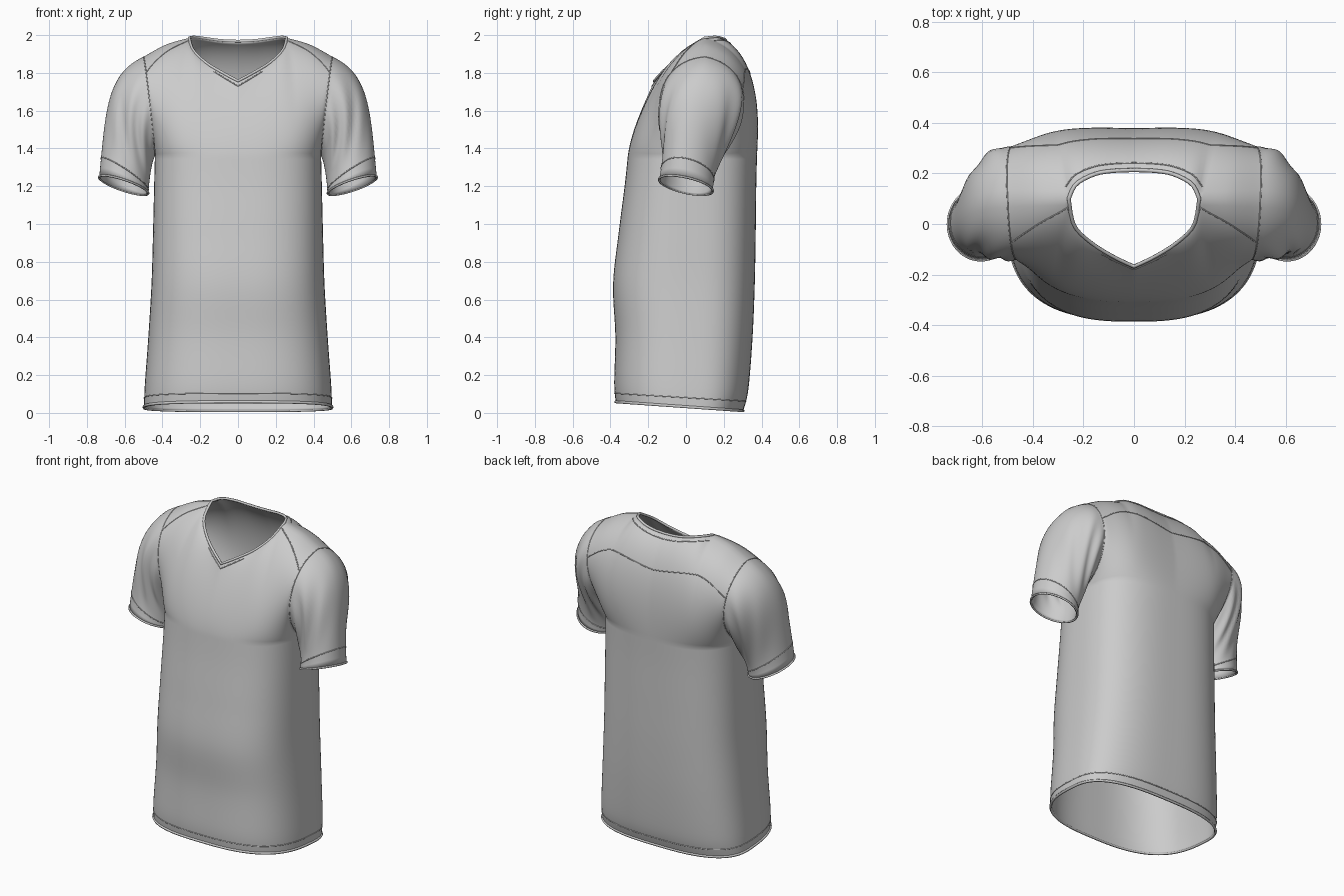
import bpy, bmesh, math
from mathutils import Vector as V

if "Cube" in bpy.data.objects:
    bpy.data.objects.remove(bpy.data.objects["Cube"])

N, R, L, K = 28, 28, 36, 24      # half columns, yoke rows, torso rows, sleeve rings


def samp(table, t):
    """Smooth (Catmull-Rom) sample of a table of tuples, t in 0..1."""
    n = len(table) - 1
    i = min(int(t * n), n - 1)
    f = t * n - i
    g = [V(table[min(max(i + k, 0), n)]) for k in (-1, 0, 1, 2)]
    return g[1] + 0.5 * f * (g[2] - g[0] + f * (2 * g[0] - 5 * g[1] + 4 * g[2] - g[3]
                             + f * (3 * (g[1] - g[2]) + g[3] - g[0])))


def bez(a, b, c, d, t):
    s = 1 - t
    return a * s**3 + b * 3 * s * s * t + c * 3 * s * t * t + d * t**3


# Torso rings: (height, tilt, half width, front y, back y)
RINGS = [(.032, .07, .497, -.372, .303), (.14, .05, .494, -.38, .33),
         (.4, .02, .475, -.374, .352), (.68, 0, .458, -.386, .364),
         (.95, 0, .45, -.357, .369), (1.2, 0, .444, -.325, .372),
         (1.36, 0, .44, -.308, .376)]
# Neckline from centre to shoulder, then shoulder ridge to sleeve
NECK = {-1: [(0, -.168, 1.757), (.08, -.13, 1.8), (.168, -.075, 1.853),
             (.237, -.005, 1.92), (.258, .1, 1.985)],
        1: [(0, .213, 1.968), (.08, .21, 1.971), (.155, .197, 1.98),
            (.228, .158, 1.99), (.258, .1, 1.985)]}
RIDGE = [(.258, .1, 1.985), (.38, .1, 1.95), (.5, .1, 1.885)]
# Controls that shape chest and back between armpit and shoulder
LOW = {-1: [(0, -.29, 1.5), (.31, -.275, 1.5), (.44, -.2, 1.42)],
       1: [(0, .385, 1.55), (.31, .41, 1.55), (.44, .34, 1.42)]}
HIGH = {-1: [(0, -.215, 1.65), (.3, -.14, 1.9), (.49, -.22, 1.86)],
        1: [(0, .38, 1.85), (.33, .38, 1.92), (.52, .42, 1.82)]}


def torso(side, u, t):
    z, k, w, yf, yb = RINGS_AT(t)
    x = math.sin(abs(u) * math.pi / 2)
    y = .04 + ((yf if side < 0 else yb) - .04) * max(0, 1 - x**2.8) ** (1 / 2.8)
    return V((math.copysign(w * x, u), y, z - k * y))


def RINGS_AT(t):
    n = len(RINGS) - 1
    i = min(int(t * n), n - 1)
    f = t * n - i
    cols = []
    for c in range(5):
        cols.append(samp([(r[c], 0, 0) for r in RINGS], t)[0])
    return cols


def yoke(side, u, t):
    a = abs(u)
    top = samp(NECK[side], a / .5) if a <= .5 else samp(RIDGE, (a - .5) / .5)
    p = bez(torso(side, a, 1), samp(LOW[side], a), samp(HIGH[side], a), top, t)
    return V((math.copysign(p.x, u), p.y, p.z))


def arm_edge(i):
    return yoke(-1, 1, i / R) if i <= R else yoke(1, 1, (2 * R - i) / R)


def sleeve(i, s):
    """Right sleeve: loop index i around the armhole, s from armhole to cuff."""
    a, th = arm_edge(i), math.pi * i / R
    h = (1 - math.cos(th)) / 2
    cx, cy = -math.cos(th), -math.sin(th)
    cuff = V((.605 + .13 * cx, .143 * cy, 1.205 + .042 * cx - .03 * cy))
    c1 = a + V((.02 + .18 * h, .02 * cy, -.04 - .05 * h))
    c2 = cuff + V((-.005 - .03 * h, .05 * max(0, -cy), .06 + .29 * h))
    p = bez(a, c1, c2, cuff, s)
    # soft folds by the armpit
    fade = math.sin(math.pi * s) * (1 - s) * abs(cy)
    p.y += math.copysign(.016, cy) * fade * math.sin(16 * h + 12 * s)
    return p


# Shirt shell: front and back panels plus mirrored sleeves, welded together
bm = bmesh.new()


def grid(rows, flip=False):
    vs = [[bm.verts.new(p) for p in r] for r in rows]
    for r0, r1 in zip(vs, vs[1:]):
        for j in range(len(r0) - 1):
            q = [r0[j], r0[j + 1], r1[j + 1], r1[j]]
            bm.faces.new(q[::-1] if flip else q)


us = [j / N for j in range(-N, N + 1)]
for side in (-1, 1):
    rows = [[torso(side, u, r / L) for u in us] for r in range(L + 1)]
    rows += [[yoke(side, u, r / R) for u in us] for r in range(1, R + 1)]
    grid(rows, side > 0)
for m in (1, -1):
    grid([[V((m * p.x, p.y, p.z)) for p in (sleeve(i, k / K) for k in range(K + 1))]
          for i in range(2 * R + 1)], m < 0)
bmesh.ops.remove_doubles(bm, verts=bm.verts, dist=.0003)
me = bpy.data.meshes.new("shirt")
bm.to_mesh(me)
bm.free()
for p in me.polygons:
    p.use_smooth = True
shirt = bpy.data.objects.new("shirt", me)
bpy.context.collection.objects.link(shirt)
sol = shirt.modifiers.new("cloth_thickness", 'SOLIDIFY')
sol.thickness, sol.offset = .008, -1


def piping(name, paths, radius):
    """Thin round cords along (points, closed) paths."""
    cu = bpy.data.curves.new(name, 'CURVE')
    cu.dimensions, cu.bevel_depth, cu.bevel_resolution = '3D', radius, 1
    for pts, closed in paths:
        sp = cu.splines.new('POLY')
        sp.points.add(len(pts) - 1)
        for q, p in zip(sp.points, pts):
            q.co = (*p, 1)
        sp.use_cyclic_u = closed
    ob = bpy.data.objects.new(name, cu)
    bpy.context.collection.objects.link(ob)


def mirrored(pts, closed=False):
    return [([V((m * p.x, p.y, p.z)) for p in pts], closed) for m in (1, -1)]


def torso_loop(t):
    return [torso(-1, u, t) for u in us] + [torso(1, u, t) for u in us[-2:0:-1]]


# Collar, hem and cuff edges
nu = [j / N for j in range(-N // 2, N // 2 + 1)]
piping("collar", [([yoke(-1, u, 1) for u in nu] + [yoke(1, u, 1) for u in nu[-2:0:-1]], True)], .008)
piping("hem_edge", [(torso_loop(0), True)], .008)
piping("cuff_edges", mirrored([sleeve(i, 1) for i in range(2 * R)], True), .006)

# Stitched seams: hem, cuffs, armholes, yoke lines, collar point
seams = [(torso_loop(.1), True)]
seams += mirrored([sleeve(i, .9) for i in range(2 * R)], True)
seams += mirrored([arm_edge(i) for i in range(2 * R)], True)
seams += mirrored([yoke(-1, .375 + .625 * k / 20, 1 - .25 * k / 20) for k in range(21)])
seams += [([yoke(1, u, .64) for u in us], False)]
seams += [([yoke(1, u, .94) for u in nu], False)]
seams += [([yoke(-1, j / 40, .92) for j in range(-8, 9)], False)]
piping("seams", seams, .003)
